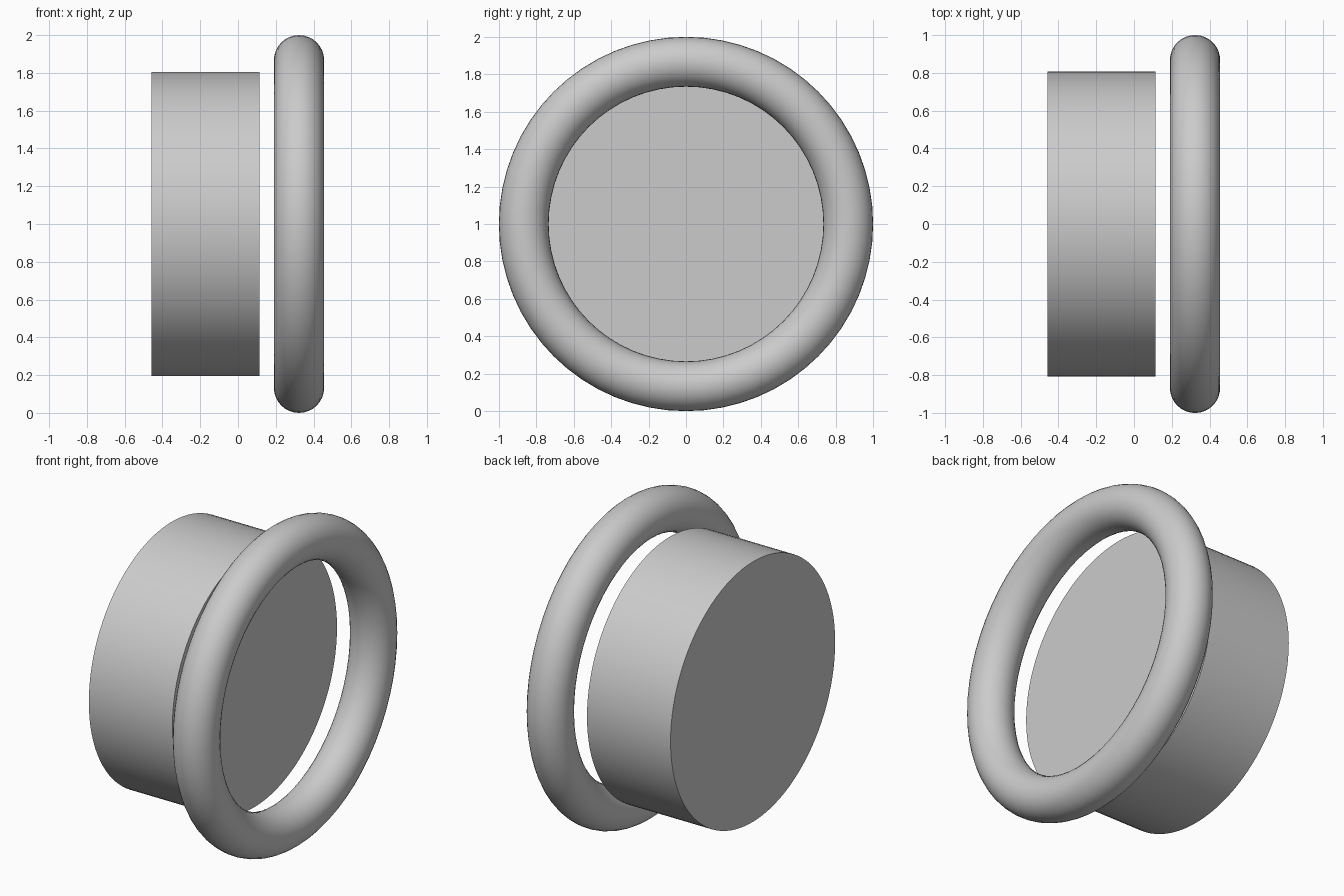
import bpy
from math import pi

cube = bpy.data.objects.get("Cube")
if cube:
    bpy.data.objects.remove(cube, do_unlink=True)

# Single plain grey finish
grey = bpy.data.materials.new("plain_grey")
grey.use_nodes = True
colour = (0.6, 0.6, 0.6, 1)
grey.diffuse_color = colour
grey.node_tree.nodes["Principled BSDF"].inputs["Base Color"].default_value = colour


def finish(name):
    """Name the active part, colour it and smooth its curved sides."""
    part = bpy.context.object
    part.name = name
    part.data.materials.append(grey)
    bpy.ops.object.shade_smooth_by_angle(angle=pi / 6)


# Solid drum lying along x
bpy.ops.mesh.primitive_cylinder_add(
    vertices=96, radius=0.806, depth=0.573,
    location=(-0.172, 0, 1), rotation=(0, pi / 2, 0))
finish("drum")

# Separate round ring beside the drum
bpy.ops.mesh.primitive_torus_add(
    major_segments=64, minor_segments=32,
    major_radius=0.867, minor_radius=0.133,
    location=(0.323, 0, 1), rotation=(0, pi / 2, 0))
finish("ring")
